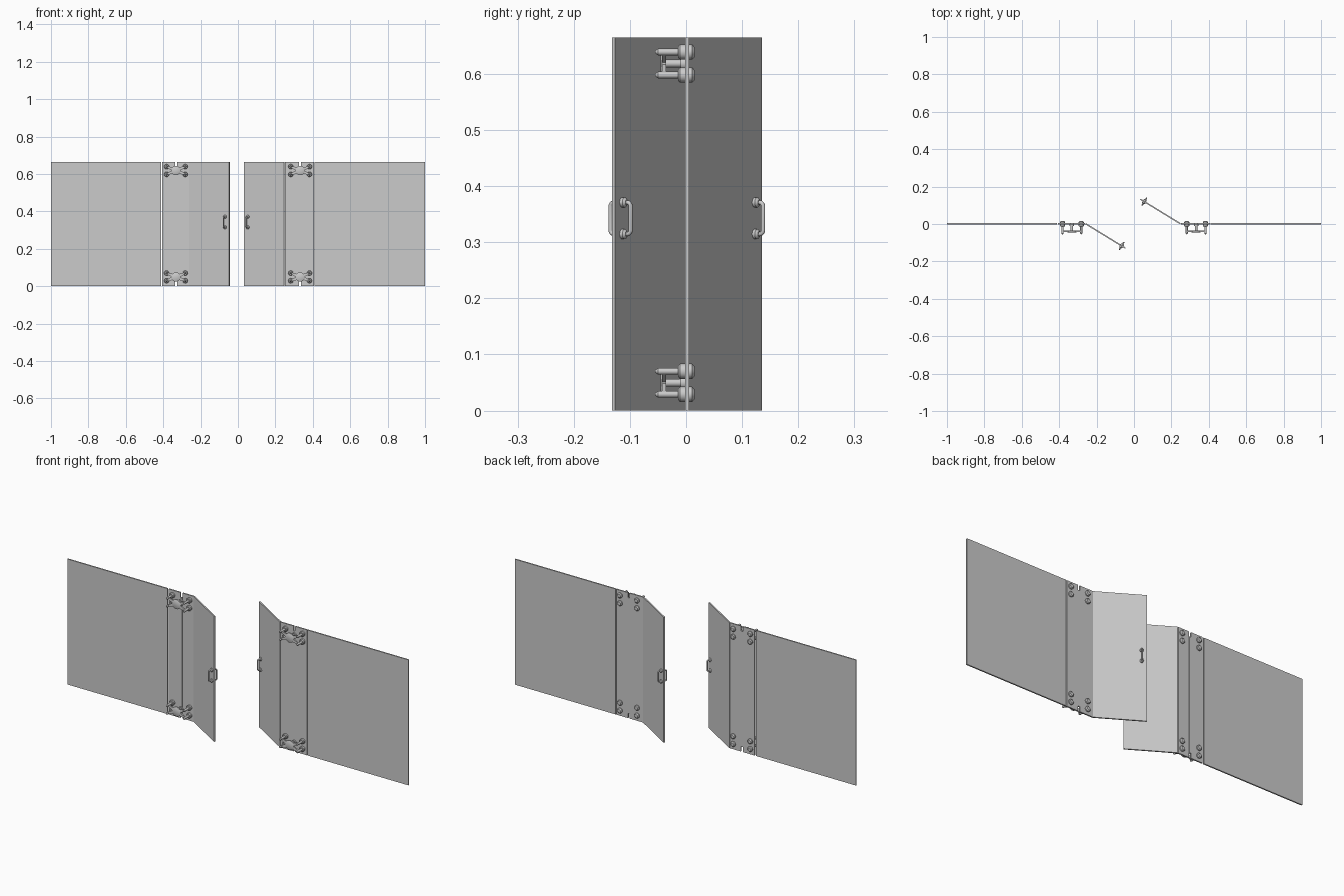
import bpy, math
from mathutils import Vector, Matrix

if "Cube" in bpy.data.objects:
    bpy.data.objects.remove(bpy.data.objects["Cube"])

H = 0.665            # glass height
Y0, Y1 = -0.002, 0.005   # glass faces
ANGLE = math.radians(31.5)


def mesh_object(name, verts, faces, smooth=False):
    me = bpy.data.meshes.new(name)
    me.from_pydata(verts, [], faces)
    ob = bpy.data.objects.new(name, me)
    bpy.context.collection.objects.link(ob)
    if smooth:
        bpy.ops.object.select_all(action='DESELECT')
        ob.select_set(True)
        bpy.context.view_layer.objects.active = ob
        bpy.ops.object.shade_smooth_by_angle(angle=math.radians(35))
    return ob


def plate(name, outline, y0, y1):
    """Extrude an x/z outline along y."""
    n = len(outline)
    verts = [(x, y, z) for y in (y0, y1) for x, z in outline]
    faces = [tuple(range(n)), tuple(range(2 * n - 1, n - 1, -1))]
    faces += [(i, i + n, (i + 1) % n + n, (i + 1) % n) for i in range(n)]
    return mesh_object(name, verts, faces)


def lathe(name, profile, x, z, sides=20):
    """Spin a (y, radius) profile about an axis parallel to y."""
    verts, faces = [], []
    for y, r in profile:
        for i in range(sides):
            a = 2 * math.pi * i / sides
            verts.append((x + r * math.cos(a), y, z + r * math.sin(a)))
    for k in range(len(profile) - 1):
        for i in range(sides):
            j = (i + 1) % sides
            a, b = k * sides, (k + 1) * sides
            faces.append((a + i, b + i, b + j, a + j))
    last = (len(profile) - 1) * sides
    faces += [tuple(range(sides)), tuple(range(last + sides - 1, last - 1, -1))]
    return mesh_object(name, verts, faces, True)


def panel(name, x0, x1):
    return plate(name, [(x0, 0), (x1, 0), (x1, H), (x0, H)], Y0, Y1)


# fixed glass panels
panel("left_wide_panel", -1.0, -0.413)
panel("right_wide_panel", 0.409, 1.0)

# narrow panels, notched at the middle of each fitting
D, W, C = 0.026, 0.005, 0.332
plate("left_narrow_panel_outer", [(-0.406, 0), (-C - W, 0), (-C - W, D), (-0.327, D),
      (-0.327, H - D), (-C - W, H - D), (-C - W, H), (-0.406, H)], Y0, Y1)
panel("left_narrow_panel_inner", -0.325, -0.261)
plate("right_narrow_panel", [(0.25, 0), (C - W, 0), (C - W, D), (C + W, D), (C + W, 0),
      (0.405, 0), (0.405, H), (C + W, H), (C + W, H - D), (C - W, H - D),
      (C - W, H), (0.25, H)], Y0, Y1)


# spider fittings: four bolts, curved-out arms, hub disc and stem
def spider(cx, cz):
    for sx in (-1, 1):
        for sz in (-1, 1):
            bx, bz = cx + sx * 0.05, cz + sz * 0.0205
            lathe("spider_bolt", [(-0.055, 0.002), (-0.050, 0.006), (-0.014, 0.006),
                  (-0.014, 0.010), (-0.011, 0.0135), (-0.002, 0.0135), (-0.002, 0.012),
                  (0.005, 0.012), (0.005, 0.0135), (0.011, 0.0135), (0.015, 0.009)], bx, bz)
            d = Vector((sx * 0.05, sz * 0.0205)).normalized()
            p = Vector((-d.y, d.x))
            a, b = Vector((cx, cz)) + d * 0.015, Vector((bx, bz))
            outline = [a + p * 0.009, b + p * 0.005, b - p * 0.005, a - p * 0.009]
            plate("spider_arm", [tuple(v) for v in outline], -0.043, -0.036)
    lathe("spider_hub", [(-0.045, 0.022), (-0.043, 0.025), (-0.036, 0.025), (-0.036, 0.007),
          (-0.010, 0.007), (-0.010, 0.012), (-0.002, 0.012)], cx, cz, 28)


for cx in (-C, C):
    for cz in (0.0495, 0.6185):
        spider(cx, cz)


# pull handle bar with rounded corners
def handle_bar(side):
    r, za, zb, out = 0.007, 0.3145, 0.371, 0.021
    pts = [(0.003, za)]
    for cz, start in ((za + r, -90), (zb - r, 0)):
        for i in range(5):
            t = math.radians(start + 22.5 * i)
            pts.append((out - r + r * math.cos(t), cz + r * math.sin(t)))
    pts.append((0.003, zb))
    cu = bpy.data.curves.new("handle_bar", 'CURVE')
    cu.dimensions = '3D'
    cu.bevel_depth = 0.0038
    cu.bevel_resolution = 2
    cu.use_fill_caps = True
    sp = cu.splines.new('POLY')
    sp.points.add(len(pts) - 1)
    for q, (y, z) in zip(sp.points, pts):
        q.co = (0.226, side * y, z, 1)
    ob = bpy.data.objects.new("handle_bar", cu)
    bpy.context.collection.objects.link(ob)
    return ob


# swinging doors, modelled along +x from the hinge and then turned
def door(name, hinge_x, turn):
    parts = [plate(name, [(0, 0), (0.25, 0), (0.25, H), (0, H)], -0.0035, 0.0035)]
    for side in (-1, 1):
        parts.append(handle_bar(side))
        for z in (0.3145, 0.371):
            prof = [(side * y, r) for y, r in ((0.003, 0.009), (0.009, 0.009), (0.013, 0.005))]
            parts.append(lathe("handle_mount", prof if side < 0 else prof[::-1], 0.226, z, 16))
    for ob in parts:
        ob.matrix_world = Matrix.Translation((hinge_x, 0.0015, 0)) @ Matrix.Rotation(turn, 4, 'Z')


door("left_door", -0.259, -ANGLE)
door("right_door", 0.248, math.pi - ANGLE)

# consistent outward normals
import bmesh
for ob in bpy.data.objects:
    if ob.type == 'MESH':
        bm = bmesh.new()
        bm.from_mesh(ob.data)
        bmesh.ops.recalc_face_normals(bm, faces=bm.faces)
        bm.to_mesh(ob.data)
        bm.free()
